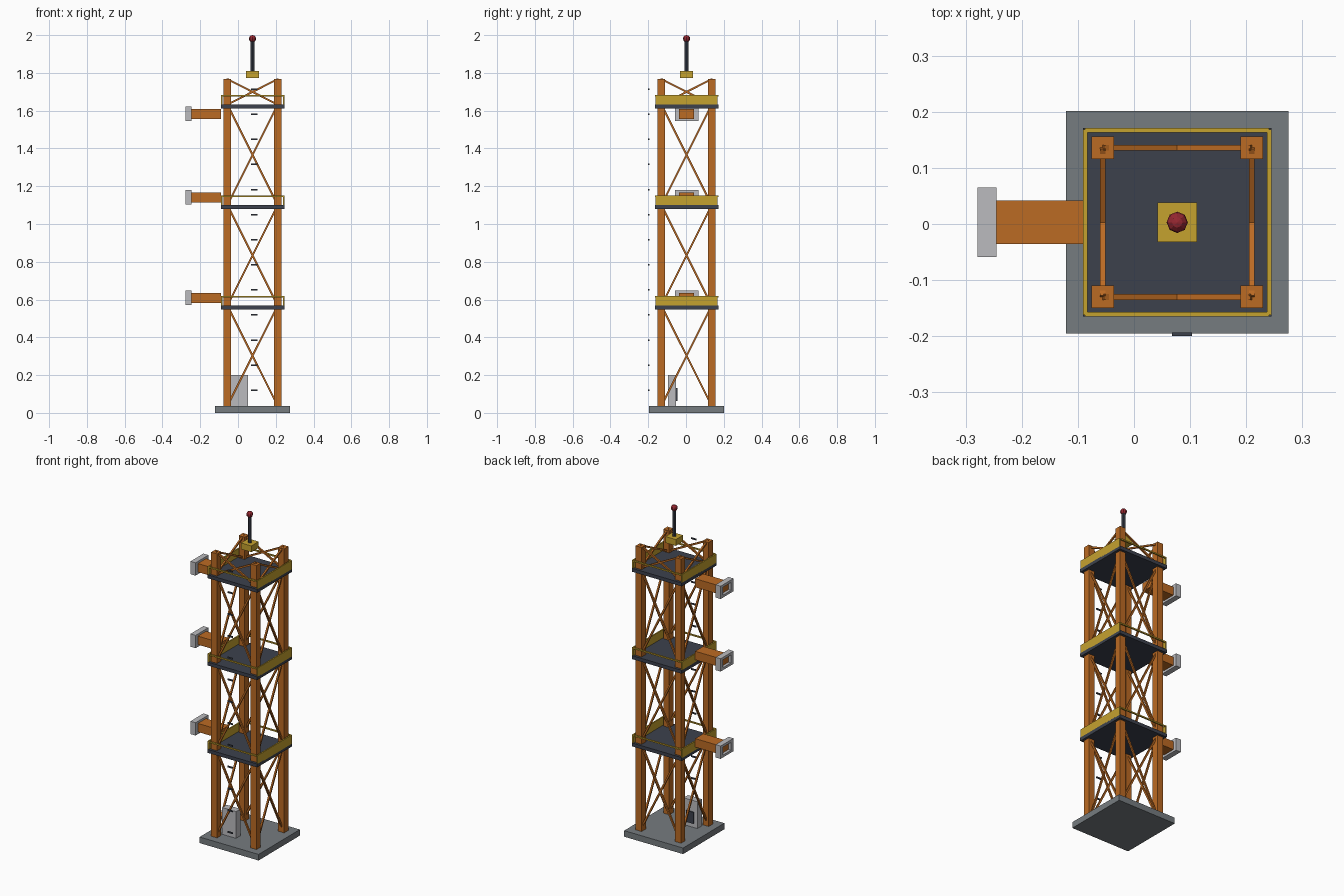
import bpy
import bmesh
from math import atan2
from mathutils import Vector, Matrix

cube = bpy.data.objects.get("Cube")
if cube:
    bpy.data.objects.remove(cube, do_unlink=True)

CX, CY = 0.077, 0.003          # tower axis
LEG = 0.133                    # leg offset from the axis
DECKS = (0.568, 1.10, 1.632)   # deck top heights
BASE_TOP, LEG_TOP = 0.037, 1.767


def material(name, rgb):
    m = bpy.data.materials.new(name)
    m.use_nodes = True
    m.diffuse_color = (*rgb, 1)
    m.node_tree.nodes["Principled BSDF"].inputs["Base Color"].default_value = (*rgb, 1)
    return m


ORANGE = material("orange steel", (0.50, 0.145, 0.017))
YELLOW = material("safety yellow", (0.56, 0.36, 0.028))
DARK = material("dark deck", (0.045, 0.053, 0.073))
CONCRETE = material("concrete grey", (0.18, 0.20, 0.215))
LIGHT = material("light grey", (0.50, 0.50, 0.52))
RED = material("beacon red", (0.30, 0.02, 0.03))


def finish(name, bm, mat):
    bmesh.ops.recalc_face_normals(bm, faces=bm.faces)
    mesh = bpy.data.meshes.new(name)
    bm.to_mesh(mesh)
    bm.free()
    mesh.materials.append(mat)
    obj = bpy.data.objects.new(name, mesh)
    bpy.context.collection.objects.link(obj)
    return obj


def add_box(bm, lo, hi):
    lo, hi = Vector(lo), Vector(hi)
    bmesh.ops.create_cube(bm, size=1, matrix=Matrix.Translation((lo + hi) / 2)
                          @ Matrix.Diagonal((*(hi - lo), 1)))


def box(name, lo, hi, mat):
    bm = bmesh.new()
    add_box(bm, lo, hi)
    return finish(name, bm, mat)


def column(name, half, z0, z1, mat):
    """Square block centred on the tower axis."""
    return box(name, (CX - half, CY - half, z0), (CX + half, CY + half, z1), mat)


def add_brace(bm, a, b, width=0.01):
    a, b = Vector(a), Vector(b)
    d = b - a
    rot = d.to_track_quat('Z', 'Y').to_matrix().to_4x4()
    if abs(d.x) > abs(d.y):     # keep the bar square to its tower face
        rot = Matrix.Rotation(atan2(d.x, d.z), 4, 'Y')
    else:
        rot = Matrix.Rotation(-atan2(d.y, d.z), 4, 'X')
    bmesh.ops.create_cube(bm, size=1, matrix=Matrix.Translation((a + b) / 2) @ rot
                          @ Matrix.Diagonal((width, width, d.length, 1)))


# Foundation and corner legs
column("foundation", 0.1985, 0, BASE_TOP, CONCRETE)
for sx, side in ((-1, "right"), (1, "left")):
    for sy, end in ((-1, "front"), (1, "back")):
        x, y = CX + sx * LEG, CY + sy * LEG
        box(f"{end}_{side}_leg", (x - 0.02, y - 0.02, BASE_TOP), (x + 0.02, y + 0.02, LEG_TOP), ORANGE)

# Crossed braces on all four faces of every storey
levels = (BASE_TOP, *DECKS, LEG_TOP)
for i, (z0, z1) in enumerate(zip(levels, levels[1:])):
    bm = bmesh.new()
    for s in (-LEG, LEG):
        for t in (-LEG, LEG):
            add_brace(bm, (CX - t, CY + s, z0), (CX + t, CY + s, z1))
            add_brace(bm, (CX + s, CY - t, z0), (CX + s, CY + t, z1))
    finish(f"cross_braces_{i + 1}", bm, ORANGE)

# Decks with solid side panels and slim front and back rails
H = 0.168
for i, z in enumerate(DECKS):
    column(f"deck_{i + 1}", H, z - 0.021, z, DARK)
    bm = bmesh.new()
    for s in (-1, 1):
        x, y = CX + s * (H - 0.004), CY + s * (H - 0.004)
        add_box(bm, (x - 0.004, CY - H + 0.003, z - 0.004), (x + 0.004, CY + H - 0.003, z + 0.05))
        add_box(bm, (CX - H + 0.004, y - 0.004, z + 0.042), (CX + H - 0.004, y + 0.004, z + 0.05))
    finish(f"guard_rails_{i + 1}", bm, YELLOW)

# Service arms with hollow square collars
for i, z in enumerate((0.609, 1.141, 1.583)):
    box(f"service_arm_{i + 1}", (-0.262, CY - 0.039, z - 0.026), (CX - H, CY + 0.039, z + 0.026), ORANGE)
    bm = bmesh.new()
    for s in (-1, 1):
        za, zb = sorted((z + s * 0.024, z + s * 0.039))
        ya, yb = sorted((CY + s * 0.038, CY + s * 0.062))
        add_box(bm, (-0.279, CY - 0.062, za), (-0.245, CY + 0.062, zb))
        add_box(bm, (-0.279, ya, z - 0.024), (-0.245, yb, z + 0.024))
    finish(f"arm_collar_{i + 1}", bm, LIGHT)

# Ladder rungs up the front
bm = bmesh.new()
for i in range(13):
    z = 0.12 + 0.1328 * i
    add_box(bm, (0.068, -0.2, z - 0.004), (0.103, -0.193, z + 0.004))
finish("ladder_rungs", bm, DARK)

# Control cabinet with a dark panel on its back
box("cabinet", (-0.04, -0.095, BASE_TOP), (0.053, -0.052, 0.2), LIGHT)
box("cabinet_panel", (-0.018, -0.053, 0.062), (0.031, -0.045, 0.132), DARK)

# Mast block, mast and beacon
column("mast_block", 0.035, 1.772, 1.81, YELLOW)
bm = bmesh.new()
bmesh.ops.create_cone(bm, cap_ends=True, segments=8, radius1=0.011, radius2=0.011, depth=0.165,
                      matrix=Matrix.Translation((CX, CY, 1.8915)))
finish("mast", bm, DARK)
bm = bmesh.new()
bmesh.ops.create_uvsphere(bm, u_segments=8, v_segments=6, radius=0.019,
                          matrix=Matrix.Translation((CX, CY, 1.981)))
finish("beacon", bm, RED)
